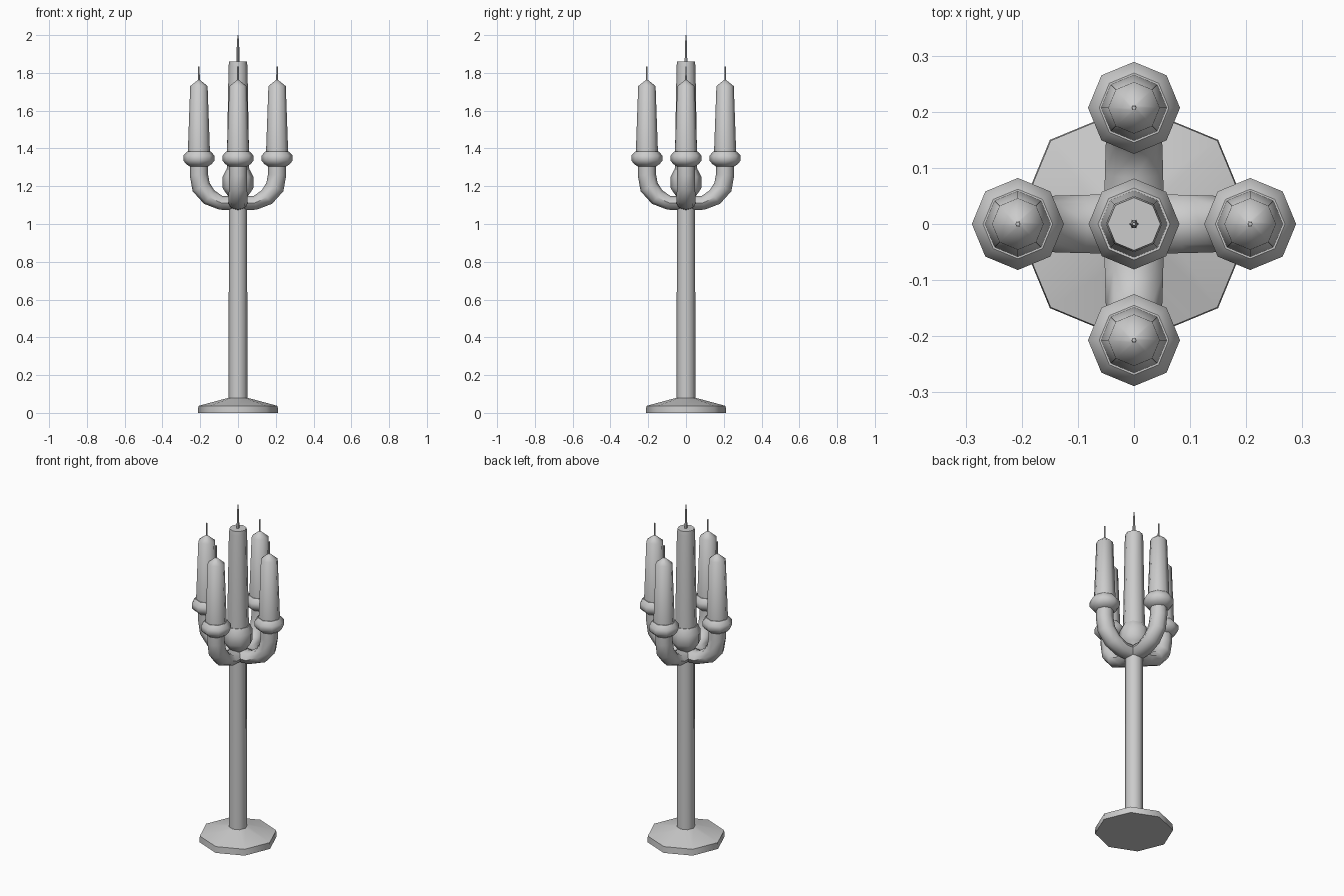
import bpy, bmesh
from math import radians, cos, sin, pi
from mathutils import Vector

if "Cube" in bpy.data.objects:
    bpy.data.objects.remove(bpy.data.objects["Cube"])

SIDES = 8


def finish(name, rings):
    """Skin a list of vertex rings, close both ends, and shade smooth by angle."""
    bm = bmesh.new()
    loops = [[bm.verts.new(p) for p in ring] for ring in rings]
    for a, b in zip(loops, loops[1:]):
        n = len(a)
        for i in range(n):
            j = (i + 1) % n
            bm.faces.new((a[i], a[j], b[j], b[i]))
    for ring in (loops[0], loops[-1]):
        bm.faces.new(ring)
    bmesh.ops.recalc_face_normals(bm, faces=bm.faces[:])
    me = bpy.data.meshes.new(name)
    bm.to_mesh(me)
    bm.free()
    me.shade_smooth()
    me.set_sharp_from_angle(angle=radians(50))
    ob = bpy.data.objects.new(name, me)
    bpy.context.collection.objects.link(ob)
    return ob


def lathe(name, profile, x=0.0, y=0.0, sides=SIDES):
    rings = [[Vector((x + r * cos(2 * pi * i / sides), y + r * sin(2 * pi * i / sides), z))
              for i in range(sides)] for r, z in profile]
    return finish(name, rings)


def arm(name, path, heading):
    """Sweep an oval section; path entries are (distance, z, half width, half thickness)."""
    out = Vector((cos(heading), sin(heading), 0))
    side = Vector((-sin(heading), cos(heading), 0))
    rings = []
    for k, (d, z, w, t) in enumerate(path):
        d0, z0 = path[max(k - 1, 0)][:2]
        d1, z1 = path[min(k + 1, len(path) - 1)][:2]
        tangent = (out * (d1 - d0) + Vector((0, 0, z1 - z0))).normalized()
        normal = tangent.cross(side)
        centre = out * d + Vector((0, 0, z))
        rings.append([centre + side * w * cos(2 * pi * i / SIDES) + normal * t * sin(2 * pi * i / SIDES)
                      for i in range(SIDES)])
    return finish(name, rings)


# Foot and stem
lathe("foot_and_stem", [(0.212, 0), (0.21, 0.037), (0.05, 0.08), (0.048, 1.17)])

# Central holder, candle and wick
lathe("centre_cup", [(0.046, 1.14), (0.065, 1.165), (0.081, 1.19), (0.081, 1.25), (0.064, 1.285)])
lathe("centre_candle", [(0.06, 1.27), (0.05, 1.835), (0.047, 1.86)])
lathe("centre_wick", [(0.008, 1.85), (0.007, 1.93), (0.003, 2.0)], sides=6)

# Four curved arms, each with a cup, candle and wick
ARM_PATH = [(0.0, 1.11, 0.053, 0.038), (0.09, 1.112, 0.052, 0.037), (0.152, 1.142, 0.05, 0.045),
            (0.195, 1.195, 0.048, 0.05), (0.207, 1.26, 0.047, 0.048), (0.207, 1.33, 0.047, 0.047)]
REACH = 0.207
for n in range(4):
    h = n * pi / 2
    x, y = REACH * cos(h), REACH * sin(h)
    arm(f"arm_{n}", ARM_PATH, h)
    lathe(f"cup_{n}", [(0.05, 1.305), (0.068, 1.318), (0.082, 1.335), (0.082, 1.362), (0.062, 1.385)], x, y)
    lathe(f"candle_{n}", [(0.059, 1.37), (0.046, 1.73), (0.006, 1.762)], x, y)
    lathe(f"wick_{n}", [(0.005, 1.75), (0.004, 1.835)], x, y, 6)
